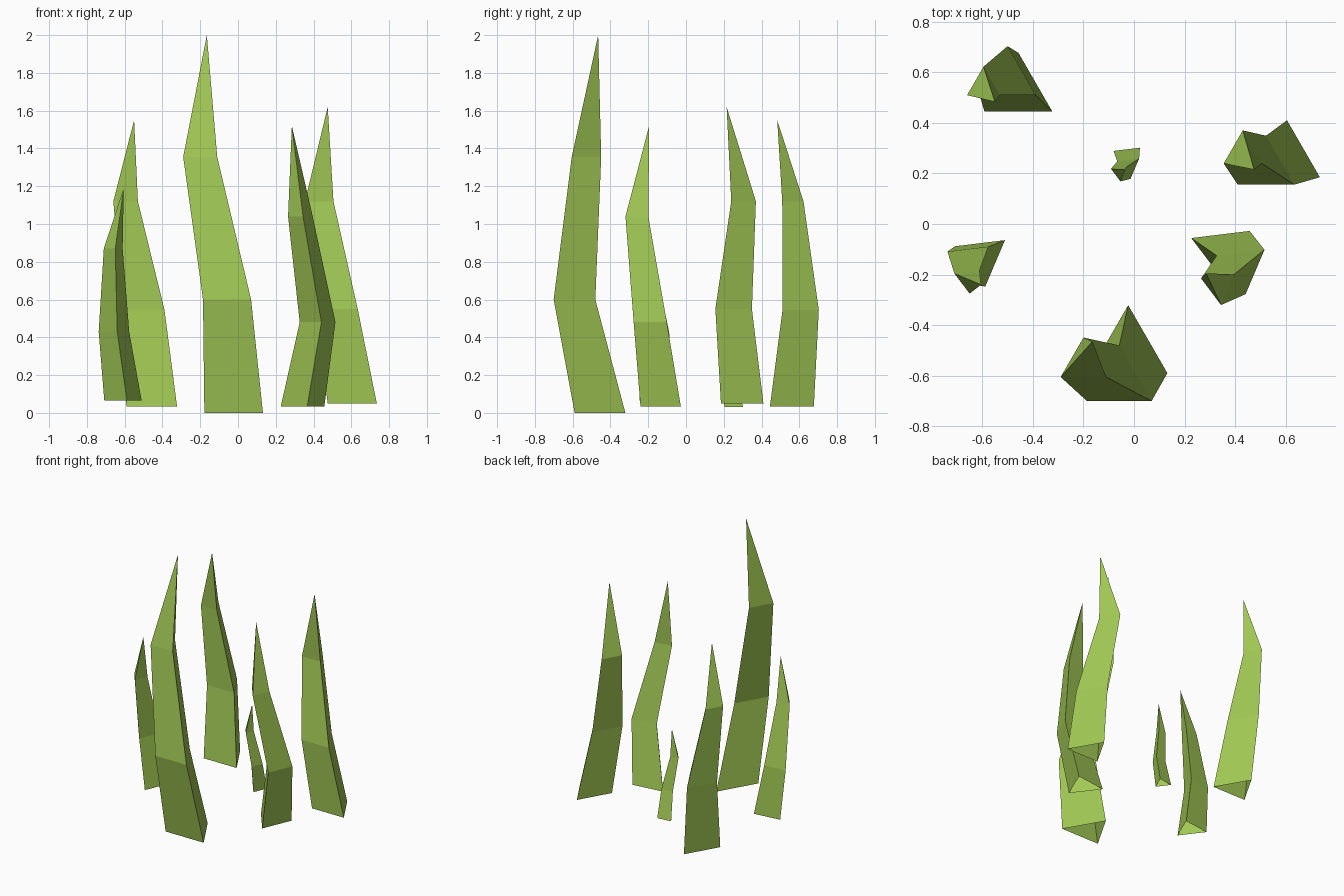
import bpy
import bmesh
from math import cos, sin, radians

# Remove the default cube only
default_cube = bpy.data.objects.get("Cube")
if default_cube:
    bpy.data.objects.remove(default_cube, do_unlink=True)

# Single grass colour
grass_green = bpy.data.materials.new("grass_green")
grass_green.use_nodes = True
colour = (0.36, 0.58, 0.09, 1.0)
grass_green.diffuse_color = colour
shader = next(n for n in grass_green.node_tree.nodes if n.type == 'BSDF_PRINCIPLED')
shader.inputs["Base Color"].default_value = colour
shader.inputs["Roughness"].default_value = 0.9


def triangle_ring(bm, centre, radius, facing):
    """Add three vertices of a level triangle with one corner towards the facing angle."""
    x, y, z = centre
    corners = [radians(facing + step * 120) for step in range(3)]
    return [bm.verts.new((x + radius * cos(a), y + radius * sin(a), z)) for a in corners]


def grass_blade(name, facing, sections, tip):
    """Bent three-sided blade, open at the root and closed to a point at the tip."""
    bm = bmesh.new()
    rings = [triangle_ring(bm, centre, radius, facing) for centre, radius in sections]
    point = bm.verts.new(tip)
    for side in range(3):
        following = (side + 1) % 3
        for lower, upper in zip(rings, rings[1:]):
            bm.faces.new((lower[side], lower[following], upper[following], upper[side]))
        bm.faces.new((rings[-1][side], rings[-1][following], point))
    mesh = bpy.data.meshes.new(name)
    bm.to_mesh(mesh)
    bm.free()
    mesh.materials.append(grass_green)
    blade = bpy.data.objects.new(name, mesh)
    bpy.context.collection.objects.link(blade)
    return blade


# Blades with the flat side to the front
BACKWARD = 90
# Blades with a sharp ridge to the front
FORWARD = -83

# Tall blade at the front
grass_blade("front_tall_blade", BACKWARD, [
    ((-0.023, -0.5, 0), 0.179),
    ((-0.058, -0.627, 0.6), 0.147),
    ((-0.2, -0.553, 1.355), 0.104),
], tip=(-0.165, -0.465, 2))

# Two medium blades at the back
grass_blade("back_left_blade", BACKWARD, [
    ((0.605, 0.26, 0.05), 0.15),
    ((0.522, 0.22, 0.55), 0.129),
    ((0.43, 0.283, 1.12), 0.087),
], tip=(0.475, 0.215, 1.62))

grass_blade("back_right_blade", BACKWARD, [
    ((-0.457, 0.522, 0.035), 0.155),
    ((-0.5, 0.575, 0.545), 0.128),
    ((-0.595, 0.547, 1.12), 0.075),
], tip=(-0.55, 0.483, 1.55))

# Medium blades at the sides
grass_blade("left_blade", FORWARD, [
    ((0.35, -0.108, 0.035), 0.134),
    ((0.428, -0.168, 0.48), 0.11),
    ((0.335, -0.245, 1.04), 0.076),
], tip=(0.285, -0.195, 1.52))

grass_blade("right_blade", FORWARD, [
    ((-0.602, -0.133, 0.065), 0.115),
    ((-0.651, -0.146, 0.43), 0.094),
    ((-0.657, -0.218, 0.87), 0.058),
], tip=(-0.605, -0.24, 1.19))

# Small shoot in the middle
grass_blade("small_middle_blade", FORWARD, [
    ((-0.025, 0.265, 0.03), 0.061),
    ((-0.02, 0.228, 0.23), 0.05),
    ((-0.058, 0.204, 0.47), 0.036),
], tip=(-0.035, 0.215, 0.67))
